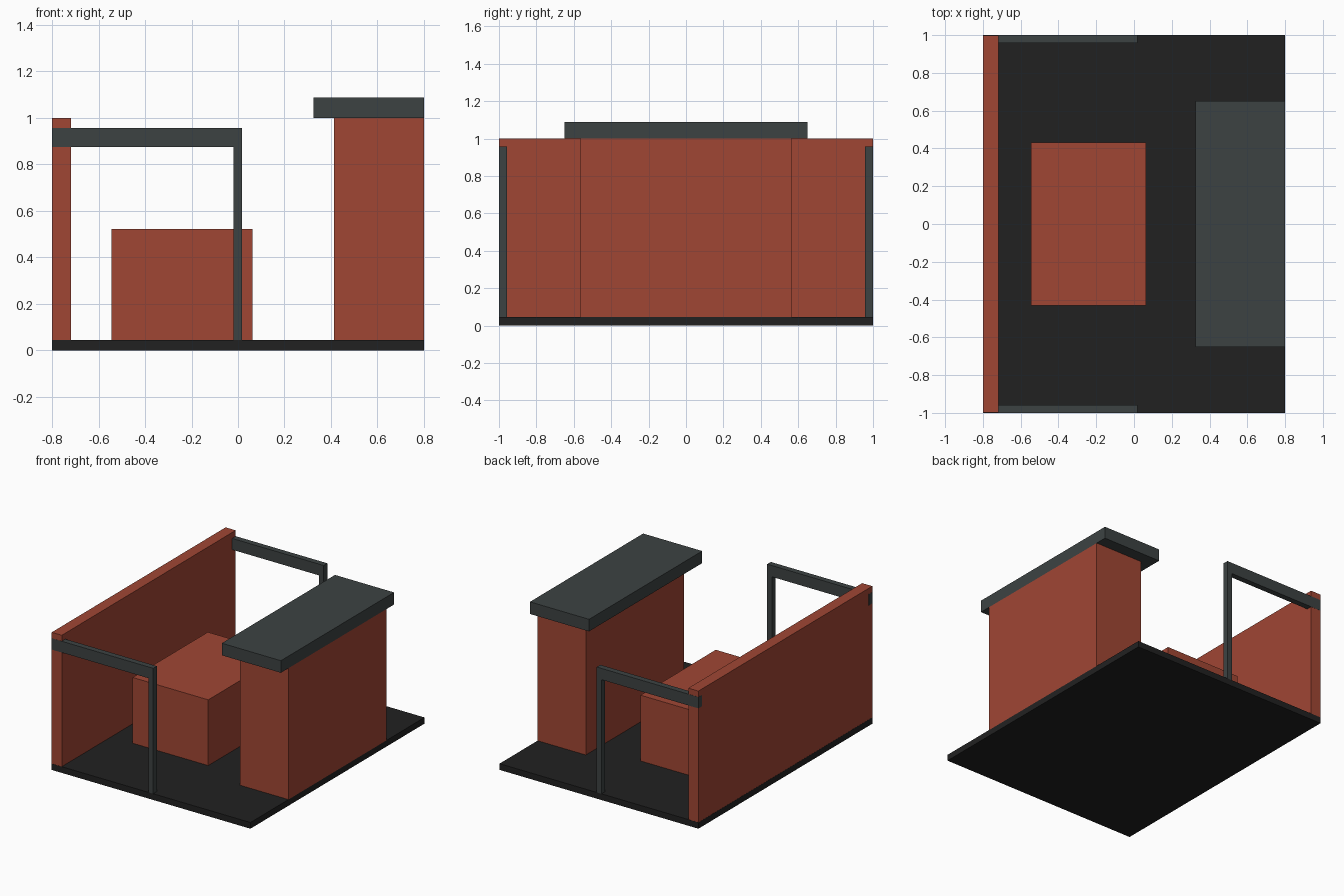
import bpy
import bmesh

if "Cube" in bpy.data.objects:
    bpy.data.objects.remove(bpy.data.objects["Cube"])


def material(name, rgb):
    m = bpy.data.materials.new(name)
    m.diffuse_color = (*rgb, 1)
    m.use_nodes = True
    m.node_tree.nodes["Principled BSDF"].inputs["Base Color"].default_value = m.diffuse_color
    return m


brick = material("brick_red", (0.352, 0.061, 0.034))
slate = material("slate_grey", (0.046, 0.055, 0.055))
black = material("near_black", (0.0152, 0.0152, 0.0152))


def box(name, mat, x, y, z):
    """Box given by its (min, max) range on each axis."""
    bm = bmesh.new()
    bmesh.ops.create_cube(bm, size=1)
    for v in bm.verts:
        v.co = [r[0] if c < 0 else r[1] for c, r in zip(v.co, (x, y, z))]
    return finish(name, mat, bm)


def finish(name, mat, bm):
    bmesh.ops.recalc_face_normals(bm, faces=bm.faces)
    me = bpy.data.meshes.new(name)
    bm.to_mesh(me)
    bm.free()
    me.materials.append(mat)
    ob = bpy.data.objects.new(name, me)
    bpy.context.collection.objects.link(ob)
    return ob


TOP = 0.045  # top of the floor slab

# Floor slab
box("floor", black, (-0.8, 0.8), (-1, 1), (0, TOP))

# Tall wall, a hair inside the frames so their ends show on it
box("wall", brick, (-0.799, -0.718), (-0.999, 0.999), (TOP, 1.0))

# Low central block
box("centre_block", brick, (-0.545, 0.063), (-0.432, 0.432), (TOP, 0.523))

# Counter with overhanging top
box("counter", brick, (0.412, 0.8), (-0.563, 0.563), (TOP, 1.0))
box("counter_top", slate, (0.325, 0.8), (-0.65, 0.65), (1.0, 1.088))

# Side frames: beam and post as one L-shaped profile, on both sides
profile = [(-0.8, 0.875), (-0.02, 0.875), (-0.02, TOP),
           (0.018, TOP), (0.018, 0.957), (-0.8, 0.957)]
for side, name in ((-1, "front_frame"), (1, "back_frame")):
    bm = bmesh.new()
    face = bm.faces.new([bm.verts.new((x, side, z)) for x, z in profile])
    ext = bmesh.ops.extrude_face_region(bm, geom=[face], use_keep_orig=True)
    verts = [g for g in ext["geom"] if isinstance(g, bmesh.types.BMVert)]
    bmesh.ops.translate(bm, verts=verts, vec=(0, -side * 0.042, 0))
    finish(name, slate, bm)
